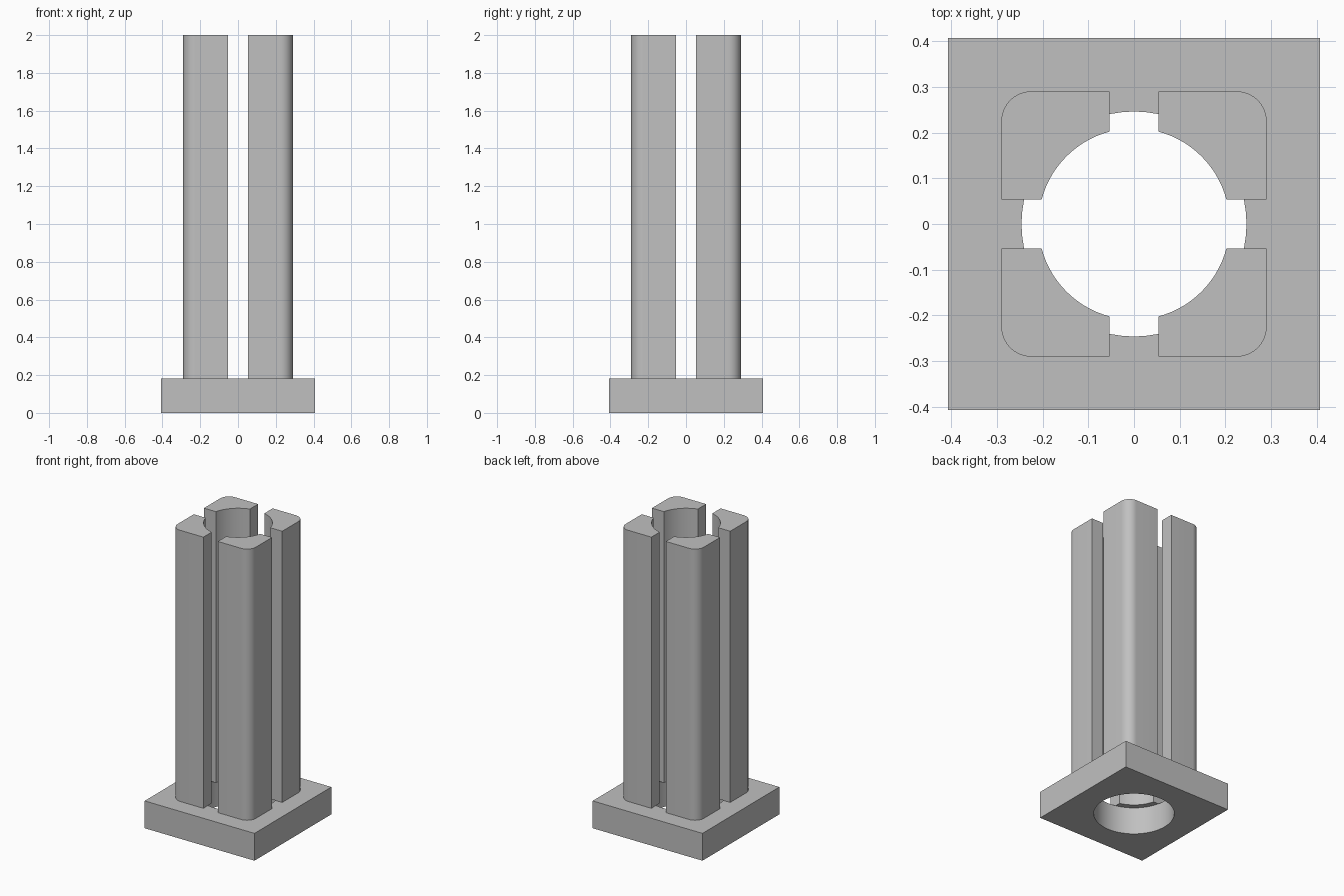
import bpy
import bmesh
from math import asin, cos, pi, sin

old = bpy.data.objects.get("Cube")
if old:
    bpy.data.objects.remove(old, do_unlink=True)

BASE_HALF, BASE_TOP, HOLE_R = 0.407, 0.183, 0.246
POST_HALF, POST_TOP, BORE_R = 0.29, 2.0, 0.209
CORNER_R, SLOT_HALF = 0.065, 0.054

grey = bpy.data.materials.new("plain grey")
grey.use_nodes = True
colour = (0.53, 0.53, 0.53, 1)
grey.diffuse_color = colour
grey.node_tree.nodes["Principled BSDF"].inputs["Base Color"].default_value = colour


def arc(cx, cy, radius, start, end, steps):
    angles = [start + (end - start) * i / steps for i in range(steps + 1)]
    return [(cx + radius * cos(a), cy + radius * sin(a)) for a in angles]


def finish(name, bm):
    bmesh.ops.recalc_face_normals(bm, faces=bm.faces)
    mesh = bpy.data.meshes.new(name)
    bm.to_mesh(mesh)
    bm.free()
    mesh.materials.append(grey)
    obj = bpy.data.objects.new(name, mesh)
    bpy.context.collection.objects.link(obj)
    bpy.ops.object.select_all(action='DESELECT')
    obj.select_set(True)
    bpy.context.view_layer.objects.active = obj
    bpy.ops.object.shade_smooth_by_angle(angle=pi / 6)
    return obj


# Square base with a round through hole
bm = bmesh.new()
hole = arc(0, 0, HOLE_R, 0, 2 * pi, 64)[:-1]
rim = []
for x, y in hole:
    k = BASE_HALF / max(abs(x), abs(y))
    rim.append((x * k, y * k))
loops = [[bm.verts.new((x, y, z)) for x, y in ring]
         for ring, z in ((hole, 0), (rim, 0), (rim, BASE_TOP), (hole, BASE_TOP))]
for i, loop in enumerate(loops):
    after = loops[(i + 1) % len(loops)]
    for j in range(len(loop)):
        n = (j + 1) % len(loop)
        bm.faces.new((loop[j], loop[n], after[n], after[j]))
finish("base", bm)

# Four corner posts: rounded outside, bored inside, parted by slots
a = asin(SLOT_HALF / BORE_R)
c = POST_HALF - CORNER_R
profile = ([(POST_HALF, SLOT_HALF)] + arc(c, c, CORNER_R, 0, pi / 2, 10)
           + [(SLOT_HALF, POST_HALF)] + arc(0, 0, BORE_R, pi / 2 - a, a, 14))
for name, sx, sy in (("back_left_post", 1, 1), ("back_right_post", -1, 1),
                     ("front_right_post", -1, -1), ("front_left_post", 1, -1)):
    bm = bmesh.new()
    face = bm.faces.new([bm.verts.new((x * sx, y * sy, BASE_TOP)) for x, y in profile])
    top = bmesh.ops.extrude_face_region(bm, geom=[face], use_keep_orig=True)["geom"]
    for v in top:
        if isinstance(v, bmesh.types.BMVert):
            v.co.z = POST_TOP
    finish(name, bm)
